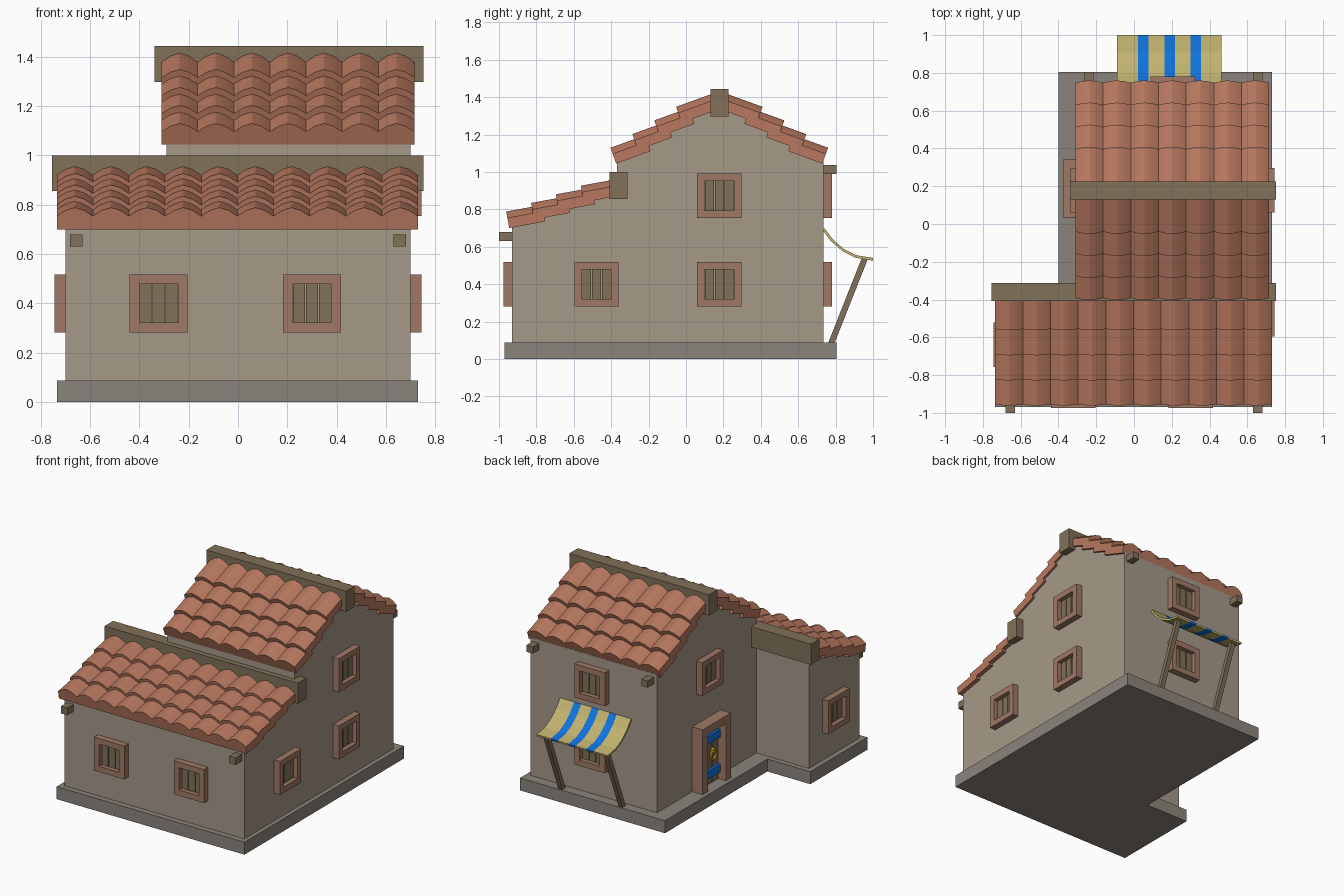
import bpy, bmesh, math
from mathutils import Matrix, Vector

if "Cube" in bpy.data.objects:
    bpy.data.objects.remove(bpy.data.objects["Cube"])


def material(name, rgb):
    m = bpy.data.materials.new(name)
    m.diffuse_color = (*rgb, 1)
    m.use_nodes = True
    m.node_tree.nodes["Principled BSDF"].inputs["Base Color"].default_value = m.diffuse_color
    return m


PLASTER = material("plaster", (0.38, 0.32, 0.25))
STONE = material("stone", (0.26, 0.23, 0.20))
CLAY = material("roof_clay", (0.48, 0.19, 0.115))
TIMBER = material("timber", (0.22, 0.165, 0.10))
TRIM = material("trim", (0.35, 0.19, 0.13))
CREAM = material("cream_cloth", (0.54, 0.45, 0.16))
BLUE = material("blue", (0.005, 0.17, 0.72))
BRASS = material("brass", (0.75, 0.5, 0.02))


def finish(bm, name, mats, matrix=Matrix()):
    bmesh.ops.recalc_face_normals(bm, faces=bm.faces)
    me = bpy.data.meshes.new(name)
    bm.to_mesh(me)
    bm.free()
    for m in mats:
        me.materials.append(m)
    ob = bpy.data.objects.new(name, me)
    ob.matrix_world = matrix
    bpy.context.collection.objects.link(ob)
    return ob


def boxes(name, mat, spans, matrix=Matrix()):
    """Each span is (x0, x1, y0, y1, z0, z1)."""
    bm = bmesh.new()
    for x0, x1, y0, y1, z0, z1 in spans:
        m = Matrix.Translation(((x0 + x1) / 2, (y0 + y1) / 2, (z0 + z1) / 2))
        bmesh.ops.create_cube(bm, size=1, matrix=m @ Matrix.Diagonal((x1 - x0, y1 - y0, z1 - z0, 1)))
    return finish(bm, name, [mat], matrix)


def prism(name, mat, points, offset):
    bm = bmesh.new()
    f = bm.faces.new([bm.verts.new(p) for p in points])
    ext = bmesh.ops.extrude_face_region(bm, geom=[f], use_keep_orig=True)
    bmesh.ops.translate(bm, vec=offset, verts=[v for v in ext["geom"] if isinstance(v, bmesh.types.BMVert)])
    return finish(bm, name, [mat])


# L-shaped stone base
base = [(-0.735, -0.97), (0.73, -0.97), (0.73, 0.805), (-0.40, 0.805), (-0.40, -0.335), (-0.735, -0.335)]
prism("base", STONE, [(x, y, 0) for x, y in base], (0, 0, 0.088))

# House walls, side profile extruded across
MID = 0.178
low = [(-0.93, 0.088), (-0.93, 0.71), (-0.37, 0.905), (-0.37, 0.088)]
prism("front_wing_walls", PLASTER, [(-0.70, y, z) for y, z in low], (1.40, 0, 0))
high = [(-0.37, 0.088), (-0.37, 1.06), (MID, 1.38), (0.735, 1.06), (0.735, 0.088)]
prism("main_walls", PLASTER, [(-0.29, y, z) for y, z in high], (0.99, 0, 0))


# Roofs: overlapping rows of wavy tiles
def tile_roof(name, x0, columns, start, step, tilt, length=0.195, flip=False):
    w = 0.1465
    wave = [(x0, 0.055)]
    for c in range(columns):
        for t, h in ((0.25, 0.079), (0.5, 0.09), (0.75, 0.079), (1, 0.055)):
            wave.append((x0 + (c + t) * w, h))
    section = [(x0, 0)] + wave + [(x0 + columns * w, 0)]
    along = Vector((0, math.cos(tilt), math.sin(tilt)))
    up = Vector((0, -math.sin(tilt), math.cos(tilt)))
    bm = bmesh.new()
    for r in range(4):
        origin = Vector((0, start[0] + r * step[0], start[1] + r * step[1]))
        near = [bm.verts.new(origin + Vector((x, 0, 0)) + up * h) for x, h in section]
        far = [bm.verts.new(v.co + along * length) for v in near]
        n = len(near)
        for i in range(n):
            j = (i + 1) % n
            bm.faces.new((near[i], near[j], far[j], far[i]))
        bm.faces.new(near[::-1])
        bm.faces.new(far)
    if flip:
        for v in bm.verts:
            v.co.y = 2 * MID - v.co.y
    ob = finish(bm, name, [CLAY])
    bpy.ops.object.select_all(action='DESELECT')
    ob.select_set(True)
    bpy.context.view_layer.objects.active = ob
    bpy.ops.object.shade_smooth_by_angle(angle=math.radians(28))


tile_roof("front_wing_roof", -0.735, 10, (-0.945, 0.70), (0.133, 0.046), math.radians(10.5))
for side, flip in (("front", False), ("back", True)):
    tile_roof("main_roof_" + side, -0.31, 7, (-0.373, 1.045), (0.117, 0.073), math.radians(20), flip=flip)

# Ridge beams and protruding rafter ends
boxes("main_ridge_beam", TIMBER, [(-0.338, 0.752, 0.13, 0.226, 1.297, 1.443)])
boxes("front_wing_ridge_beam", TIMBER, [(-0.755, 0.752, -0.408, -0.313, 0.855, 1.0)])
boxes("front_rafter_ends", TIMBER, [(x - 0.025, x + 0.025, -1.0, -0.90, 0.63, 0.68) for x in (-0.656, 0.656)])
boxes("back_rafter_ends", TIMBER, [(x - 0.025, x + 0.025, 0.70, 0.805, 0.99, 1.037) for x in (-0.24, 0.656)])


# Windows: hollow frame with three planks, outward is local -y
def window(name, x, y, z, turn):
    m = Matrix.Translation((x, y, z)) @ Matrix.Rotation(math.radians(turn), 4, 'Z')
    o, i, d = 0.118, 0.078, -0.045
    boxes(name + "_frame", TRIM, [(-o, -i, d, 0.01, -o, o), (i, o, d, 0.01, -o, o),
                                  (-i, i, d, 0.01, i, o), (-i, i, d, 0.01, -o, -i)], m)
    boxes(name + "_planks", TIMBER, [(c - 0.024, c + 0.024, -0.014, 0.01, -i, i) for c in (-0.053, 0, 0.053)], m)


window("front_window_left", -0.322, -0.93, 0.40, 0)
window("front_window_right", 0.30, -0.93, 0.40, 0)
window("right_window_front", 0.70, -0.478, 0.40, 90)
window("right_window_lower", 0.70, MID, 0.40, 90)
window("right_window_upper", 0.70, MID, 0.873, 90)
window("left_window_wing", -0.70, -0.64, 0.40, -90)
window("left_window_upper", -0.29, MID, 0.873, -90)
window("back_window_lower", 0.205, 0.735, 0.40, 180)
window("back_window_upper", 0.205, 0.735, 0.873, 180)

# Door on the left wall: frame, planks, blue straps, ring handle
D = 0.188
boxes("door_frame", TRIM, [(-0.372, -0.28, D - 0.157, D - 0.10, 0.088, 0.49),
                           (-0.372, -0.28, D + 0.10, D + 0.157, 0.088, 0.49),
                           (-0.372, -0.28, D - 0.157, D + 0.157, 0.49, 0.545)])
boxes("door_planks", TIMBER, [(-0.312, -0.28, D + c - 0.031, D + c + 0.031, 0.088, 0.49) for c in (-0.067, 0, 0.067)])
boxes("door_straps", BLUE, [(-0.33, -0.30, D - 0.10, D + 0.10, z, z + 0.055) for z in (0.14, 0.385)])
bpy.ops.mesh.primitive_torus_add(location=(-0.325, D - 0.03, 0.285), rotation=(0, math.pi / 2, 0), major_radius=0.03,
                                 minor_radius=0.008, major_segments=12, minor_segments=6)
ring = bpy.context.object
ring.name = "door_handle_ring"
ring.data.materials.append(BRASS)
boxes("door_handle_mount", BRASS, [(-0.333, -0.305, D - 0.042, D - 0.018, 0.305, 0.33)])

# Striped awning over the back window
curve = [(0.735, 0.695), (0.78, 0.635), (0.84, 0.583), (0.91, 0.548), (1.0, 0.533)]
stripes = [-0.09, 0.022, 0.078, 0.161, 0.216, 0.299, 0.354, 0.464]
bm = bmesh.new()
grid = [[bm.verts.new((x, y, z)) for y, z in curve] for x in stripes]
for s in range(len(stripes) - 1):
    for k in range(len(curve) - 1):
        f = bm.faces.new((grid[s][k], grid[s + 1][k], grid[s + 1][k + 1], grid[s][k + 1]))
        f.material_index = s % 2
awning = finish(bm, "awning_cloth", [CREAM, BLUE])
solid = awning.modifiers.new("thickness", 'SOLIDIFY')
solid.thickness = 0.014
solid.offset = 0

# Leaning awning poles
foot, top = Vector((0, 0.775, 0.08)), Vector((0, 0.955, 0.535))
lean = (top - foot).to_track_quat('Z', 'Y').to_matrix().to_4x4()
for side, x in (("left", -0.047), ("right", 0.423)):
    boxes("awning_pole_" + side, TIMBER, [(-0.016, 0.016, -0.016, 0.016, 0, (top - foot).length)],
          Matrix.Translation(foot + Vector((x, 0, 0))) @ lean)
